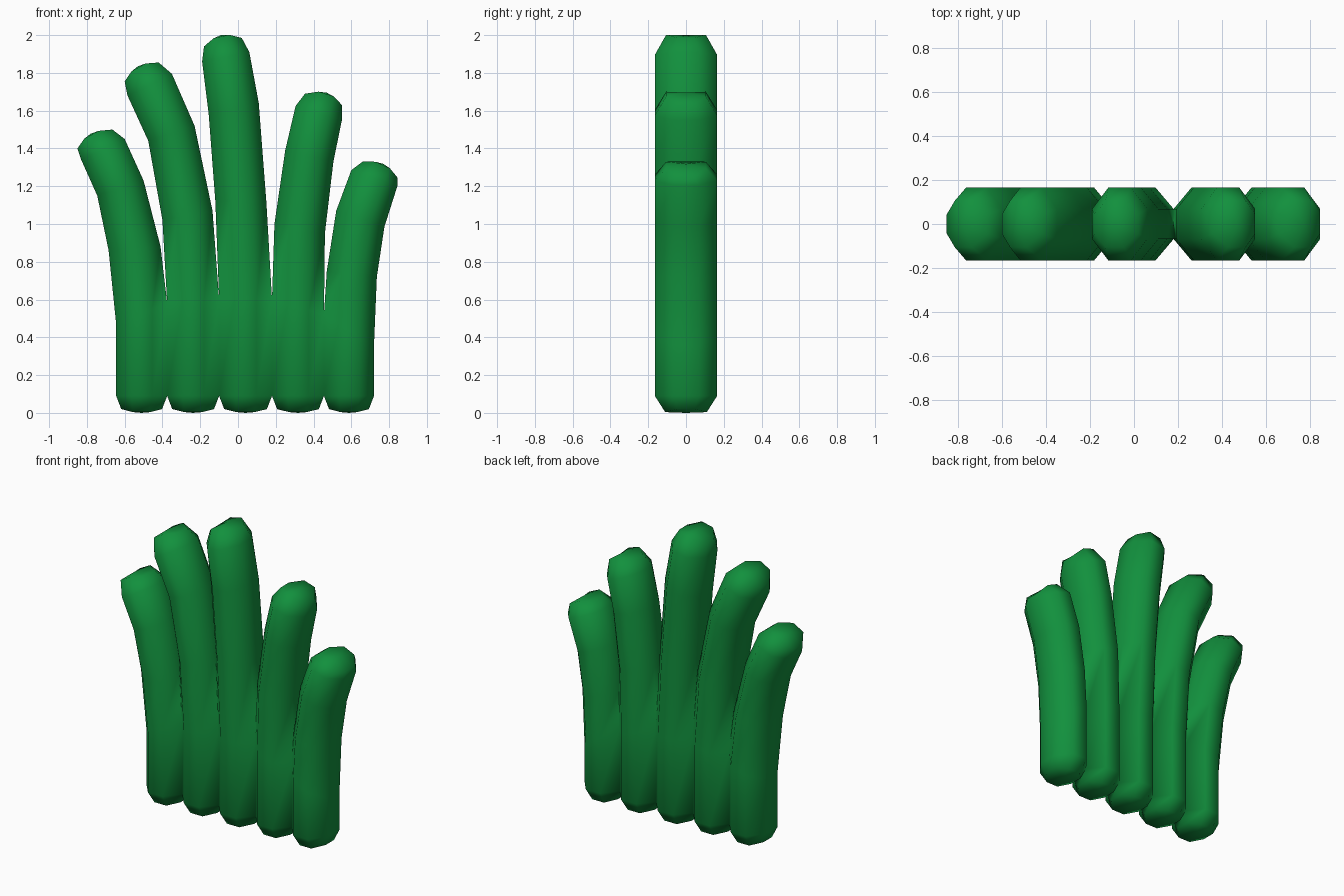
import bpy, bmesh, math
from mathutils import Vector

if "Cube" in bpy.data.objects:
    bpy.data.objects.remove(bpy.data.objects["Cube"])

DEPTH = 0.165                                  # half thickness in y
C = math.cos(math.pi / 8)
OCT = [(math.cos(a) / C, math.sin(a) / C)
       for a in (math.pi / 8 + k * math.pi / 4 for k in range(8))]

# shared seams between neighbouring blades: x, height where the web ends
SEAMS = [(-.645, .47), (-.375, .58), (-.10, .60), (.18, .60), (.455, .52), (.72, .36)]

# per blade: (left x, left z, right x, right z) of rings above the web,
# the last one being the small tip ring; then the tip point
BLADES = [
    ([(-.685, .86, -.41, .88), (-.745, 1.15, -.50, 1.23), (-.83, 1.34, -.60, 1.45),
      (-.85, 1.40, -.665, 1.50)], (-.78, 1.478)),
    ([(-.40, 1.02, -.135, 1.07), (-.475, 1.44, -.23, 1.52), (-.585, 1.68, -.35, 1.795),
      (-.60, 1.755, -.42, 1.855)], (-.53, 1.835)),
    ([(-.12, 1.12, .15, 1.12), (-.155, 1.58, .11, 1.64), (-.19, 1.86, .06, 1.91),
      (-.18, 1.94, .02, 1.985)], (-.09, 2.0)),
    ([(.193, 1.0, .46, .95), (.25, 1.39, .505, 1.33), (.305, 1.625, .55, 1.55),
      (.355, 1.69, .55, 1.63)], (.47, 1.695)),
    ([(.47, .75, .735, .72), (.52, 1.07, .775, .985), (.60, 1.285, .845, 1.205),
      (.66, 1.33, .845, 1.245)], (.77, 1.318)),
]


def add_ring(bm, lx, lz, rx, rz, half_y=DEPTH, pole=None):
    """Octagonal ring spanning two silhouette points; bulges toward a pole."""
    left, right = Vector((lx, 0, lz)), Vector((rx, 0, rz))
    mid, half = (left + right) / 2, (right - left) / 2
    verts = []
    for u, v in OCT:
        p = mid + half * u + Vector((0, v * half_y, 0))
        if pole:
            p += (Vector((pole[0], 0, pole[1])) - mid) * 0.8 * (abs(u) < 0.9)
        verts.append(bm.verts.new(p))
    return verts


def fan(bm, ring, pole):
    tip = bm.verts.new((pole[0], 0, pole[1]))
    for k in range(8):
        bm.faces.new((ring[k], ring[(k + 1) % 8], tip))


bm = bmesh.new()
for i, (upper, tip) in enumerate(BLADES):
    (lx, lz), (rx, rz) = SEAMS[i], SEAMS[i + 1]
    foot = ((lx + rx) / 2, 0)
    rings = [add_ring(bm, lx + .027, .02, rx - .027, .02, .11, foot),
             add_ring(bm, lx, .09, rx, .09),
             add_ring(bm, lx, lz, rx, rz)]
    rings += [add_ring(bm, *r) for r in upper[:-1]]
    rings.append(add_ring(bm, *upper[-1], .105, tip))
    for s, (a, b) in enumerate(zip(rings, rings[1:])):
        for k in range(8):
            # leave out the hidden walls where blades are joined
            if s == 1 and ((k == 7 and i < 4) or (k == 3 and i > 0)):
                continue
            n = (k + 1) % 8
            bm.faces.new((a[k], a[n], b[n], b[k]))
    fan(bm, rings[0], foot)
    fan(bm, rings[-1], tip)

# weld the seams of the joined lower part
bmesh.ops.remove_doubles(bm, verts=bm.verts[:], dist=0.001)
bmesh.ops.recalc_face_normals(bm, faces=bm.faces[:])
for f in bm.faces:
    f.smooth = True

mesh = bpy.data.meshes.new("leaf_blades")
bm.to_mesh(mesh)
bm.free()
green = bpy.data.materials.new("leaf green")
green.diffuse_color = (0.006, 0.28, 0.047, 1)
green.use_nodes = True
green.node_tree.nodes["Principled BSDF"].inputs["Base Color"].default_value = green.diffuse_color
mesh.materials.append(green)
bpy.context.collection.objects.link(bpy.data.objects.new("leaf_blades", mesh))
